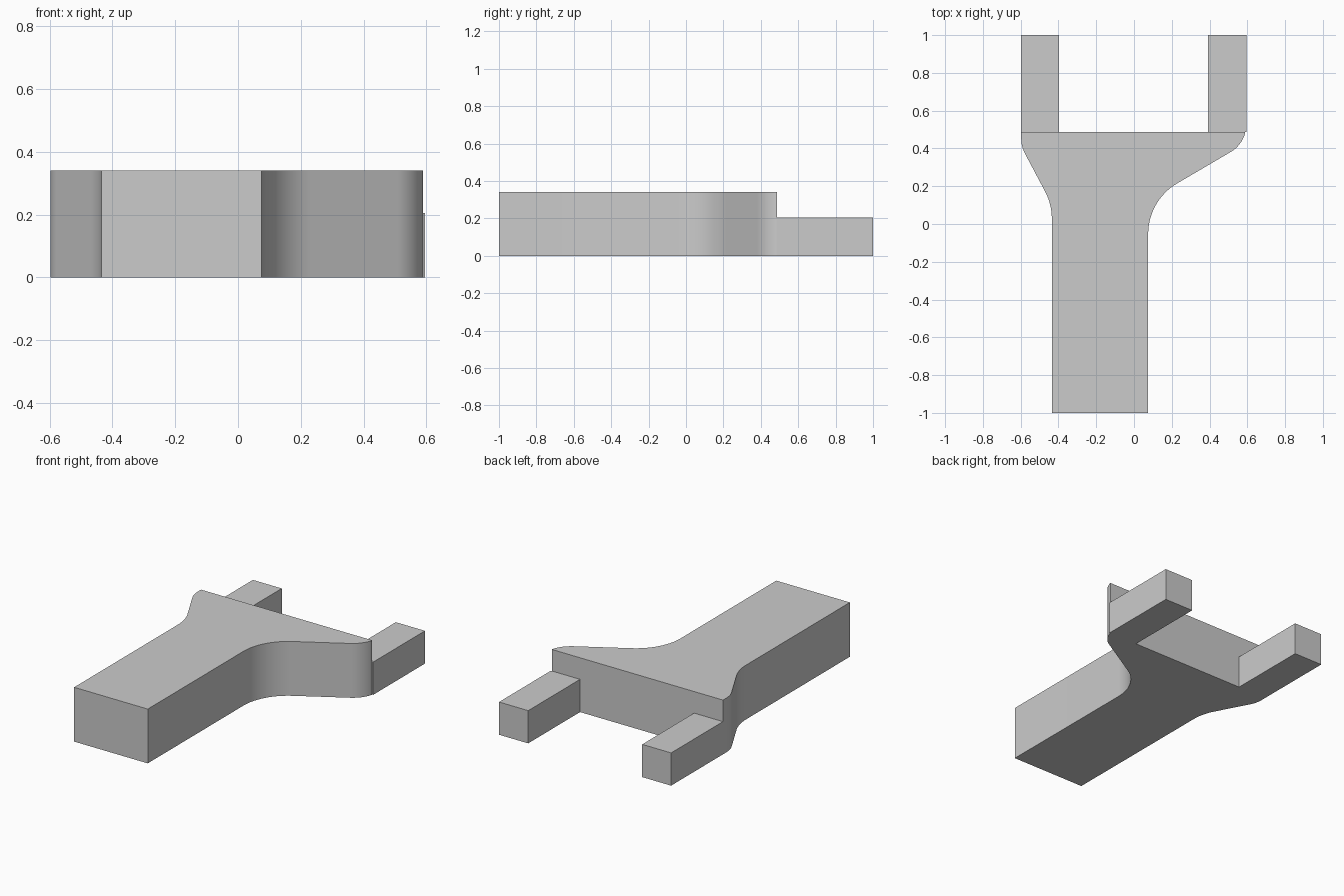
import bpy, bmesh
from math import sin, tan
from mathutils import Vector

cube = bpy.data.objects.get("Cube")
if cube:
    bpy.data.objects.remove(cube, do_unlink=True)

# Single plain grey
GREY = (0.6, 0.6, 0.6, 1)
grey = bpy.data.materials.new("plain_grey")
grey.use_nodes = True
grey.diffuse_color = GREY
grey.node_tree.nodes["Principled BSDF"].inputs["Base Color"].default_value = GREY


def fillet(before, corner, after, radius, steps=14):
    """Round a corner with an arc tangent to both neighbouring edges."""
    p = Vector(corner)
    a = (Vector(before) - p).normalized()
    b = (Vector(after) - p).normalized()
    half = a.angle(b) / 2
    centre = p + (a + b).normalized() * (radius / sin(half))
    reach = radius / tan(half)
    start, end = p + a * reach - centre, p + b * reach - centre
    return [centre + start.lerp(end, i / steps).normalized() * radius
            for i in range(steps + 1)]


def extrude(name, outline, height):
    """Raise a flat outline from the ground into a solid."""
    bm = bmesh.new()
    base = bm.faces.new([bm.verts.new((x, y, 0)) for x, y in outline])
    top = bmesh.ops.extrude_face_region(bm, geom=[base], use_keep_orig=True)["geom"]
    bmesh.ops.translate(bm, vec=(0, 0, height),
                        verts=[v for v in top if isinstance(v, bmesh.types.BMVert)])
    bmesh.ops.recalc_face_normals(bm, faces=bm.faces)
    mesh = bpy.data.meshes.new(name)
    bm.to_mesh(mesh)
    bm.free()
    mesh.materials.append(grey)
    obj = bpy.data.objects.new(name, mesh)
    bpy.context.collection.objects.link(obj)
    return obj


SHOULDER = 0.487


def side(handle_x, low_y, tip_x, high_y):
    """Outline of one flank, from the handle end up to the shoulder."""
    pts = [(handle_x, -1), (handle_x, low_y), (tip_x, high_y), (tip_x, 1)]
    curve = fillet(*pts[:3], 0.31) + fillet(*pts[1:], 0.17)
    flank = [Vector(pts[0])] + [p for p in curve if p.y < SHOULDER - 0.002]
    return flank + [Vector((flank[-1].x, SHOULDER))]


# Body: straight handle flaring into an uneven shoulder
right_flank = side(-0.435, 0.105, -0.597, 0.41)
left_flank = side(0.075, 0.125, 0.595, 0.43)
body = extrude("body", left_flank + right_flank[::-1], 0.34)

# Two lower prongs behind the shoulder
for name, x0, x1 in (("right_prong", -0.597, -0.397), ("left_prong", 0.393, 0.595)):
    extrude(name, [(x0, SHOULDER), (x1, SHOULDER), (x1, 1), (x0, 1)], 0.205)

# Smooth the curved flanks, keep the edges crisp
bpy.ops.object.select_all(action='DESELECT')
body.select_set(True)
bpy.context.view_layer.objects.active = body
bpy.ops.object.shade_smooth_by_angle(angle=0.5)
